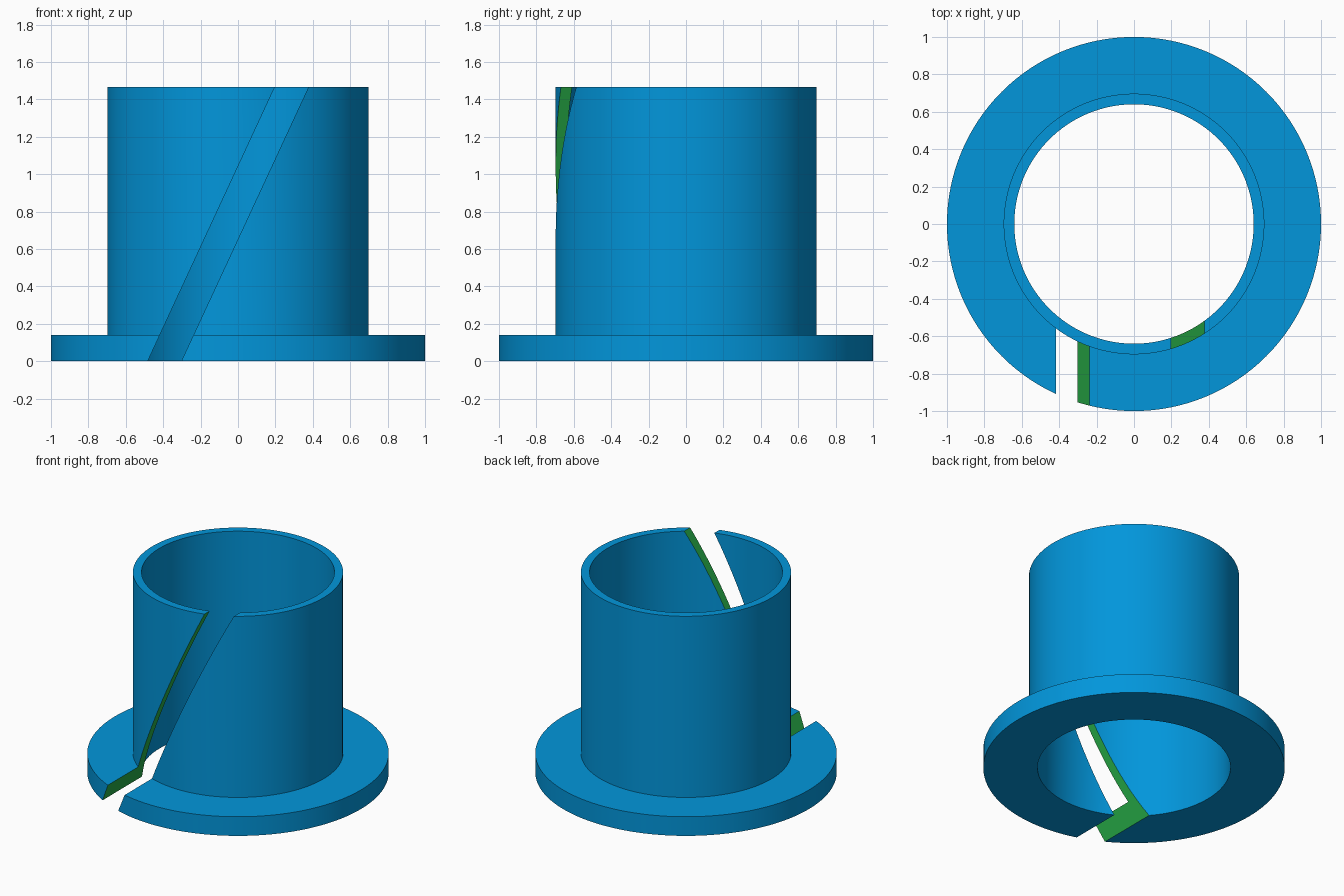
import bpy, bmesh, math

if "Cube" in bpy.data.objects:
    bpy.data.objects.remove(bpy.data.objects["Cube"])

BORE, TUBE, FLANGE = 0.64, 0.697, 1.0
FLANGE_H, HEIGHT = 0.14, 1.466
SLOPE = 0.68 / HEIGHT          # sideways lean of the slot per unit height
SLOT_L, SLOT_R = -0.483, -0.303  # slot edges at the base
SEGMENTS = 128


def material(name, rgb):
    m = bpy.data.materials.new(name)
    m.diffuse_color = (*rgb, 1)
    m.use_nodes = True
    m.node_tree.nodes["Principled BSDF"].inputs["Base Color"].default_value = m.diffuse_color
    return m


blue = material("blue", (0.0005, 0.305, 0.71))
green = material("green", (0.022, 0.44, 0.068))


def make_object(name, bm, mats):
    bmesh.ops.recalc_face_normals(bm, faces=bm.faces[:])
    me = bpy.data.meshes.new(name)
    bm.to_mesh(me)
    bm.free()
    for m in mats:
        me.materials.append(m)
    ob = bpy.data.objects.new(name, me)
    bpy.context.collection.objects.link(ob)
    return ob


# Flanged sleeve: an L-shaped section turned about z
section = [(BORE, 0), (FLANGE, 0), (FLANGE, FLANGE_H),
           (TUBE, FLANGE_H), (TUBE, HEIGHT), (BORE, HEIGHT)]
bm = bmesh.new()
rings = []
for i in range(SEGMENTS):
    a = 2 * math.pi * i / SEGMENTS
    rings.append([bm.verts.new((r * math.cos(a), r * math.sin(a), z)) for r, z in section])
for i in range(SEGMENTS):
    p, q = rings[i], rings[(i + 1) % SEGMENTS]
    for j in range(len(section)):
        k = (j + 1) % len(section)
        bm.faces.new((p[j], q[j], q[k], p[k]))
sleeve = make_object("flanged_sleeve", bm, [blue, green])

# Slanted cutter for the slot through the front wall
bm = bmesh.new()
bmesh.ops.create_cube(bm, size=1)
for v in bm.verts:
    z = -0.2 if v.co.z < 0 else HEIGHT + 0.2
    x = (SLOT_L if v.co.x < 0 else SLOT_R) + SLOPE * z
    v.co = (x, -1.3 if v.co.y < 0 else -0.1, z)
cutter = make_object("slot_cutter", bm, [blue])
cutter.hide_render = True

mod = sleeve.modifiers.new("slot", 'BOOLEAN')
mod.operation = 'DIFFERENCE'
mod.solver = 'EXACT'
mod.object = cutter
bpy.context.view_layer.objects.active = sleeve
sleeve.select_set(True)
cutter.select_set(False)
bpy.ops.object.modifier_apply(modifier=mod.name)
bpy.data.objects.remove(cutter)

# Green slot walls: faces lying on either slanted cut plane
for f in sleeve.data.polygons:
    offsets = [sleeve.data.vertices[v].co for v in f.vertices]
    offsets = [c.x - SLOPE * c.z for c in offsets]
    on_cut = any(all(abs(o - edge) < 1e-3 for o in offsets) for edge in (SLOT_L, SLOT_R))
    f.material_index = 1 if on_cut and f.center.y < 0 else 0

bpy.ops.object.shade_smooth_by_angle(angle=math.radians(30))
